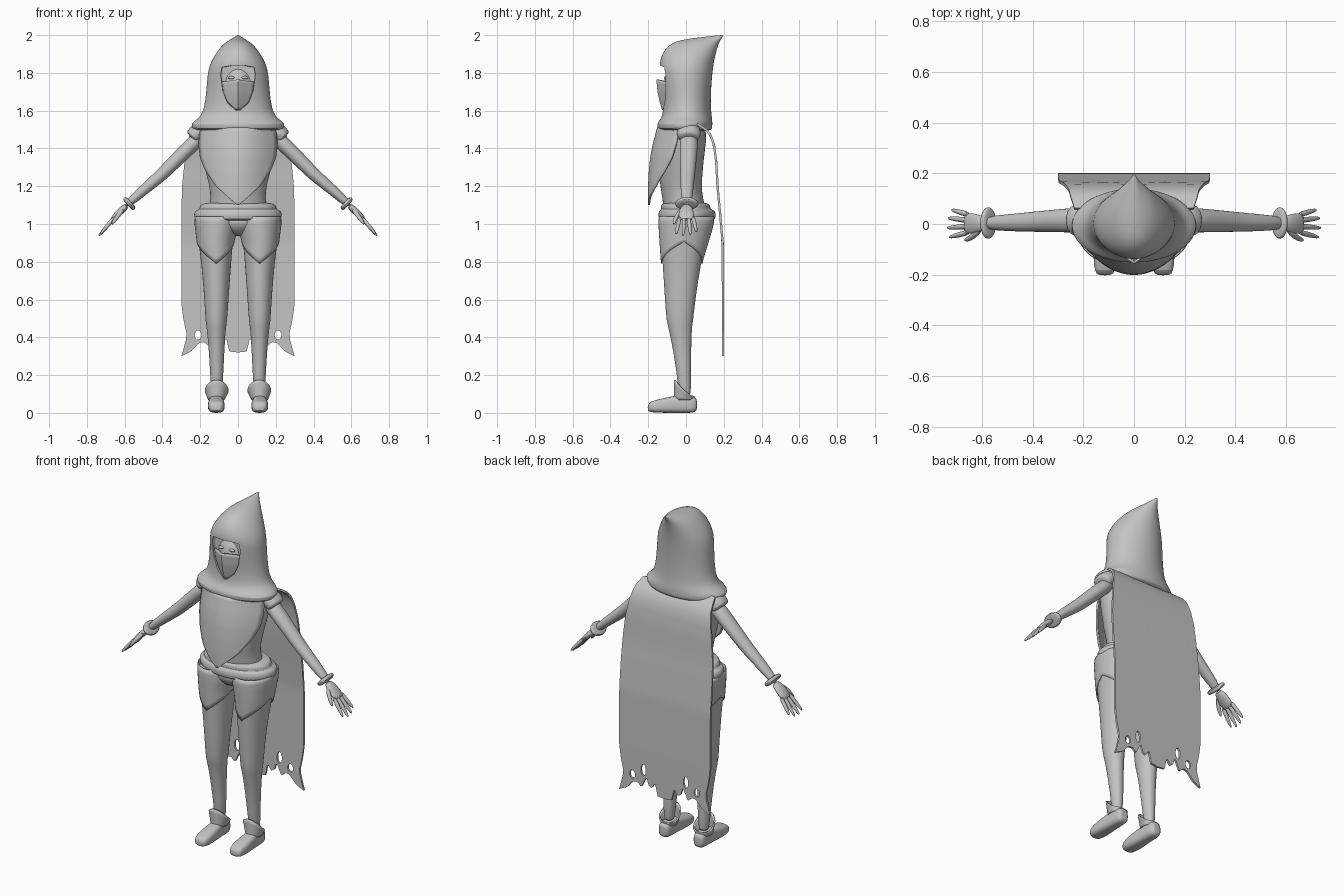
import bpy, bmesh, math
from mathutils import Vector

if "Cube" in bpy.data.objects:
    bpy.data.objects.remove(bpy.data.objects["Cube"])

grey = bpy.data.materials.new("plain_grey")
grey.use_nodes = True
grey.diffuse_color = (0.55, 0.55, 0.55, 1)
grey.node_tree.nodes["Principled BSDF"].inputs["Base Color"].default_value = grey.diffuse_color


def lerp(table, t):
    """Interpolate rows of (key, values...) sorted by rising key."""
    for a, b in zip(table, table[1:]):
        if t <= b[0]:
            k = max(0, (t - a[0]) / (b[0] - a[0]))
            return [p + (q - p) * k for p, q in zip(a[1:], b[1:])]
    return list(table[-1][1:])


def shade(ob):
    bpy.ops.object.select_all(action="DESELECT")
    ob.select_set(True)
    bpy.context.view_layer.objects.active = ob
    bpy.ops.object.shade_smooth_by_angle(angle=math.radians(45))


def finish(name, bm, mirror=False, subsurf=0, thick=0):
    bmesh.ops.remove_doubles(bm, verts=bm.verts, dist=1e-5)
    bmesh.ops.recalc_face_normals(bm, faces=bm.faces)
    mesh = bpy.data.meshes.new(name)
    bm.to_mesh(mesh)
    bm.free()
    mesh.materials.append(grey)
    ob = bpy.data.objects.new(name, mesh)
    bpy.context.collection.objects.link(ob)
    if thick:
        mod = ob.modifiers.new("thickness", "SOLIDIFY")
        mod.thickness, mod.offset = thick, 0
    if subsurf:
        mod = ob.modifiers.new("smooth", "SUBSURF")
        mod.levels = mod.render_levels = subsurf
    if mirror:
        ob.modifiers.new("mirror", "MIRROR")
    shade(ob)
    return ob


def skin(name, rings, **kw):
    """Join closed rings of points and cap both ends."""
    bm = bmesh.new()
    rows = [[bm.verts.new(p) for p in ring] for ring in rings]
    n = len(rows[0])
    for a, b in zip(rows, rows[1:]):
        for i in range(n):
            j = (i + 1) % n
            bm.faces.new((a[i], a[j], b[j], b[i]))
    bm.faces.new(rows[0])
    bm.faces.new(rows[-1])
    return finish(name, bm, **kw)


def oval(row, a, power=1):
    x0, x1, y0, y1 = row
    c, s = [math.copysign(abs(f(a)) ** power, f(a)) for f in (math.cos, math.sin)]
    return (x0 + x1 + (x1 - x0) * c) / 2, (y0 + y1 + (y1 - y0) * s) / 2


def loft(name, rows, power=1, along_y=False, n=24, subsurf=1, mirror=False):
    """Rows are (height, x0, x1, y0, y1), or (depth, x0, x1, z0, z1)."""
    rings = []
    for t, *ext in rows:
        pts = [oval(ext, math.tau * i / n, power) for i in range(n)]
        rings.append([(x, t, y) if along_y else (x, y, t) for x, y in pts])
    return skin(name, rings, subsurf=subsurf, mirror=mirror)


def sym(rows):
    return [(z, -w, w, y0, y1) for z, w, y0, y1 in rows]


def tube(name, stations, n=14):
    """Stations are (point, radius along y, radius across)."""
    pts = [Vector(s[0]) for s in stations]
    rings = []
    for i, (p, ry, rn) in enumerate(stations):
        d = (pts[min(i + 1, len(pts) - 1)] - pts[max(i - 1, 0)]).normalized()
        side = (Vector((0, 1, 0)) - d * d.y).normalized()
        up = d.cross(side)
        rings.append([pts[i] + side * ry * math.cos(a) + up * rn * math.sin(a)
                      for a in (math.tau * k / n for k in range(n))])
    return skin(name, rings, subsurf=1, mirror=True)


def sheet(name, func, nu, nv, thick, **kw):
    bm = bmesh.new()
    g = [[bm.verts.new(func(i / nu, j / nv)) for i in range(nu + 1)] for j in range(nv + 1)]
    for j in range(nv):
        for i in range(nu):
            bm.faces.new((g[j][i], g[j][i + 1], g[j + 1][i + 1], g[j + 1][i]))
    return finish(name, bm, thick=thick, **kw)


def ball(name, loc, size, **kw):
    bm = bmesh.new()
    bmesh.ops.create_uvsphere(bm, u_segments=24, v_segments=14, radius=1)
    bmesh.ops.scale(bm, vec=size, verts=bm.verts)
    bmesh.ops.translate(bm, vec=loc, verts=bm.verts)
    return finish(name, bm, **kw)


def cut(target, cutter):
    mod = target.modifiers.new("cut", "BOOLEAN")
    mod.object, mod.solver = cutter, "EXACT"
    bpy.context.view_layer.objects.active = target
    for name in [m.name for m in target.modifiers]:
        bpy.ops.object.modifier_apply(modifier=name)
    bpy.data.objects.remove(cutter)
    shade(target)


# Hood with shoulder collar, pointed tip and face opening
hood = loft("hood", sym([
    (1.49, .225, -.13, .13), (1.505, .245, -.152, .14), (1.53, .25, -.155, .14),
    (1.55, .225, -.14, .14), (1.57, .2, -.127, .137), (1.61, .18, -.12, .132),
    (1.7, .168, -.122, .132), (1.8, .162, -.137, .14), (1.85, .148, -.142, .147),
    (1.9, .12, -.128, .157), (1.94, .09, -.1, .168), (1.965, .062, -.062, .178),
    (1.98, .035, 0, .187), (1.993, .014, .12, .195), (2.0, .004, .18, .2)]), n=32)
opening = loft("opening_cutter", sym([
    (1.6, .01, -.3, -.085), (1.64, .055, -.3, -.085), (1.7, .08, -.3, -.085),
    (1.79, .092, -.3, -.085), (1.83, .085, -.3, -.085), (1.838, .04, -.3, -.085)]),
    power=.1, subsurf=0)
cut(hood, opening)

# Face and mask inside the hood
ball("head", (0, -.03, 1.73), (.09, .088, .115))
ball("eyes", (.036, -.108, 1.775), (.018, .008, .008), mirror=True)
mask_shape = [(1.605, .006, -.122), (1.65, .055, -.135), (1.7, .075, -.146), (1.765, .083, -.152)]


def mask(u, v):
    s = 2 * u - 1
    z = 1.605 + .16 * v
    w, y = lerp(mask_shape, z)
    return w * s, y + .055 * abs(s) * w / .083, z - .012 * abs(s) * v


sheet("mask", mask, 12, 10, .01)

# Torso and pointed breastplate
loft("torso", sym([
    (1.04, .16, -.12, .12), (1.1, .155, -.12, .1), (1.16, .143, -.13, .085),
    (1.25, .165, -.145, .085), (1.38, .2, -.14, .1), (1.46, .215, -.13, .11), (1.51, .2, -.12, .11)]))
plate_shape = [(1.1, .003, -.195), (1.14, .05, -.196), (1.2, .115, -.196), (1.28, .17, -.192),
               (1.35, .198, -.185), (1.42, .206, -.172), (1.51, .2, -.148)]


def breast(u, v):
    z = 1.1 + .41 * v
    w, y = lerp(plate_shape, z)
    x = w * (2 * u - 1)
    return x, y + .12 * (x / .206) ** 2, z


sheet("breastplate", breast, 20, 24, .01)

# Hips and padded belt
loft("pelvis", sym([(.935, .025, -.06, .06), (.96, .08, -.1, .11), (1.0, .17, -.13, .14), (1.06, .21, -.13, .14)]))
loft("belt", sym([
    (1.015, .215, -.13, .14), (1.025, .23, -.145, .155), (1.05, .235, -.148, .16), (1.07, .23, -.143, .155),
    (1.078, .203, -.13, .13), (1.09, .205, -.135, .13), (1.105, .198, -.13, .125), (1.115, .16, -.11, .1)]), n=32)

# Legs with pointed thigh guards
leg = [(.07, .085, .145, -.04, .03), (.2, .078, .145, -.045, .025), (.45, .066, .164, -.09, .03),
       (.47, .058, .172, -.103, .036), (.6, .05, .178, -.112, .05), (.8, .035, .195, -.125, .08),
       (.9, .028, .21, -.132, .11), (1.0, .005, .222, -.138, .14), (1.05, .005, .22, -.135, .14)]
loft("legs", leg, mirror=True)


def guard(u, v):
    low = .79 + .115 * abs((4 * u) % 2 - 1)
    z = 1.04 + (low - 1.04) * v
    x0, x1, y0, y1 = lerp(leg, z)
    x, y = oval((max(x0 - .005, .003), x1 + .005, y0 - .005, y1 + .005), math.tau * u)
    return x, y, z


sheet("thigh_guards", guard, 40, 8, .006, mirror=True)

# Shoes and ankle cuffs with a raised front point
loft("shoes", [
    (-.203, .09, .14, .012, .04), (-.19, .075, .155, .003, .062), (-.13, .068, .162, 0, .075),
    (-.06, .075, .155, 0, .092), (0, .078, .152, 0, .095), (.04, .078, .152, 0, .09),
    (.06, .09, .14, .012, .075)], power=.7, along_y=True, mirror=True)


def cuff(u, v):
    x, y = oval((.075 - .022 * v, .155 + .017 * v, -.06, .04), math.tau * u)
    front = max(0, (.04 - y) / .1)
    return x, y, .07 + v * (.02 + .085 * front ** 1.5)


sheet("ankle_cuffs", cuff, 28, 5, .008, mirror=True)

# Arms, sleeves and bracelets
tube("arms", [((.18, .015, 1.48), .05, .04), ((.25, .015, 1.415), .05, .042), ((.37, .01, 1.295), .042, .036),
              ((.41, .008, 1.255), .04, .035), ((.5, .005, 1.18), .034, .028), ((.6, .003, 1.09), .026, .022)])
tube("sleeves", [((.17, .015, 1.51), .06, .045), ((.215, .015, 1.485), .066, .05),
                 ((.24, .015, 1.46), .062, .045), ((.245, .015, 1.455), .045, .035)])
axis = Vector((.74, 0, -.67))
center = Vector((.575, .004, 1.108))
tube("bracelets", [(center + axis * t, r, r * .66) for t, r in
                   ((-.013, .045), (-.01, .06), (0, .066), (.01, .06), (.013, .045))])

# Hands with splayed fingers and thumb
tube("palms", [((.585, .003, 1.1), .024, .018), ((.62, .002, 1.07), .04, .019),
               ((.655, .002, 1.035), .043, .016), ((.668, .002, 1.02), .036, .01)])
for name, y, reach in (("index", -.032, .9), ("middle", -.009, 1), ("ring", .014, .96), ("little", .036, .8)):
    base = Vector((.65, y, 1.04))
    way = Vector((.087, y * .7, -.103)) * reach
    tube(name + "_fingers", [(base + way * t, r, r) for t, r in
                             ((0, .012), (.4, .012), (.75, .01), (.96, .006), (1, .003))], n=8)
tube("thumbs", [((.605, -.02, 1.08), .012, .014), ((.635, -.05, 1.045), .013, .013),
                ((.66, -.062, 1.01), .01, .01), ((.668, -.064, .998), .004, .004)], n=8)

# Cape with a tattered hem and torn holes
drape = [(.3, .3, .196), (.34, .288, .196), (.41, .27, .196), (.5, .29, .196), (.58, .3, .196),
         (.9, .3, .194), (1.05, .3, .181), (1.2, .296, .167), (1.33, .283, .16), (1.42, .268, .148),
         (1.47, .256, .13), (1.5, .25, .105), (1.53, .235, .06)]
hem = [(0, .32), (.16, .325), (.23, .4), (.3, .36), (.38, .375), (.45, .42), (.54, .35),
       (.64, .375), (.74, .37), (.85, .325), (1, .3)]


def cape_point(u, v):
    s = 2 * u - 1
    low = lerp(hem, abs(s))[0]
    z = 1.53 + (low - 1.53) * v
    w, y = lerp(drape, z)
    return w * s, y, z


cape = sheet("cape", cape_point, 64, 40, .012)
for x, z, rx, rz in ((.212, .412, .018, .024), (.14, .455, .016, .034)):
    for side in (-1, 1):
        cut(cape, loft("hole_cutter", [(y, side * x - rx, side * x + rx, z - rz, z + rz)
                                       for y in (.1, .3)], along_y=True, subsurf=0))
